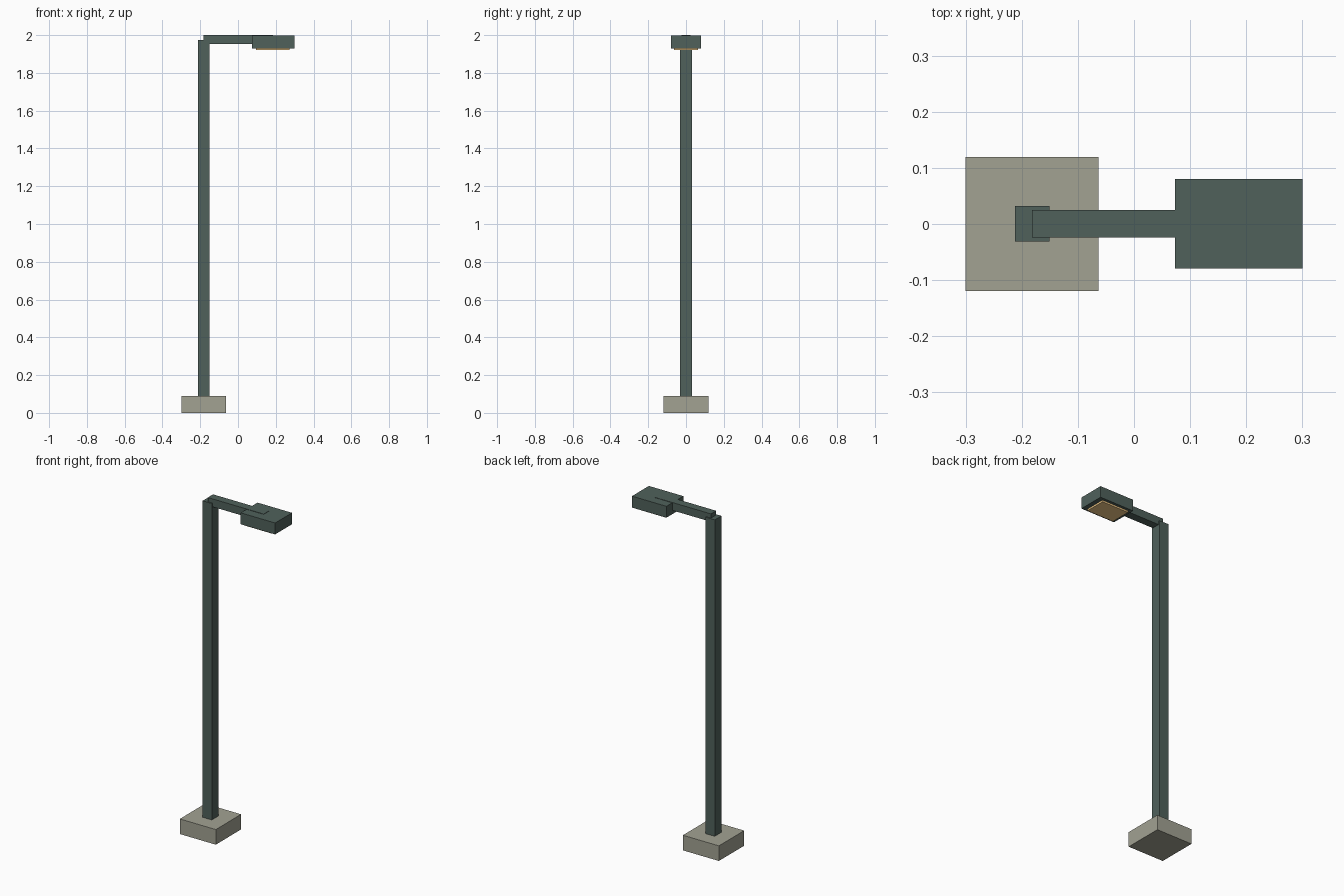
import bpy

if "Cube" in bpy.data.objects:
    bpy.data.objects.remove(bpy.data.objects["Cube"])


def material(name, rgb):
    mat = bpy.data.materials.new(name)
    mat.diffuse_color = (*rgb, 1)
    mat.use_nodes = True
    mat.node_tree.nodes["Principled BSDF"].inputs["Base Color"].default_value = mat.diffuse_color
    return mat


def box(name, x, y, z, mat):
    """Box from (min, max) pairs on each axis."""
    bpy.ops.mesh.primitive_cube_add(size=1, location=[sum(p) / 2 for p in (x, y, z)])
    ob = bpy.context.object
    ob.name = name
    ob.scale = [p[1] - p[0] for p in (x, y, z)]
    bpy.ops.object.transform_apply(location=False, rotation=False, scale=True)
    ob.data.materials.append(mat)
    return ob


concrete = material("concrete", (0.36, 0.36, 0.29))
metal = material("painted_metal", (0.08, 0.12, 0.105))
glow = material("warm_lens", (0.9, 0.6, 0.25))

# Footing and pole
box("base", (-0.30, -0.063), (-0.119, 0.119), (0, 0.09), concrete)
box("pole", (-0.212, -0.151), (-0.031, 0.032), (0.085, 1.975), metal)

# Arm reaching from the pole into the lamp head
box("arm", (-0.182, 0.186), (-0.024, 0.025), (1.953, 2.0), metal)

# Lamp head with the lens underneath
box("lamp_head", (0.073, 0.30), (-0.079, 0.08), (1.93, 1.998), metal)
box("lens", (0.094, 0.272), (-0.063, 0.063), (1.92, 1.933), glow)
